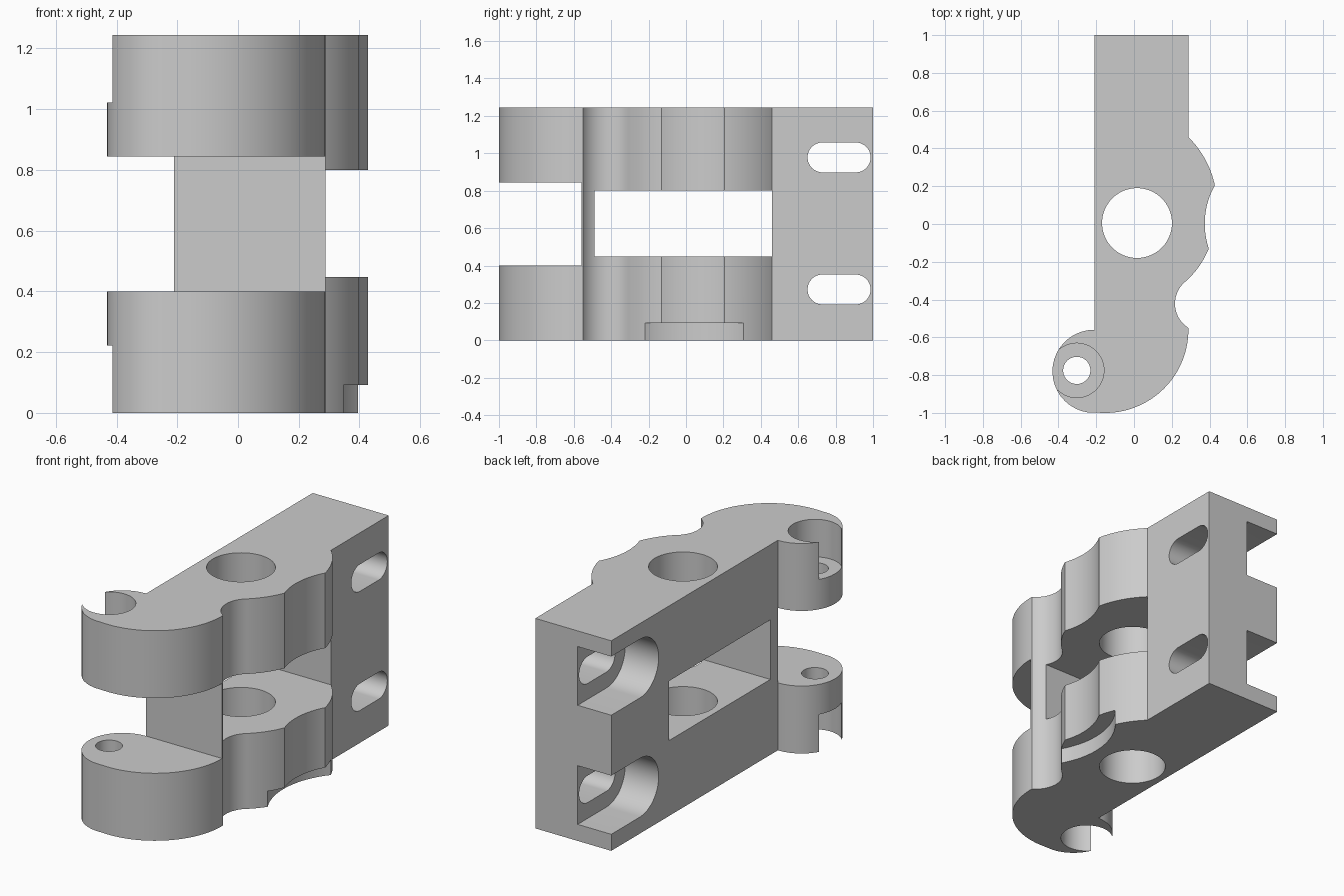
import bpy
import bmesh
from math import radians, pi, atan2, cos, sin, hypot
from mathutils import Matrix, Vector

cube = bpy.data.objects.get("Cube")
if cube:
    bpy.data.objects.remove(cube, do_unlink=True)

grey = bpy.data.materials.new("plain_grey")
grey.use_nodes = True
colour = (0.6, 0.6, 0.6, 1)
grey.diffuse_color = colour
grey.node_tree.nodes["Principled BSDF"].inputs["Base Color"].default_value = colour

HEIGHT = 1.245


def arc(a, m, b, steps=20):
    """Points from a to b on the circle through a, m and b (end point left out)."""
    (ax, ay), (mx, my), (bx, by) = a, m, b
    d = 2 * (ax * (my - by) + mx * (by - ay) + bx * (ay - my))
    sa, sm, sb = ax * ax + ay * ay, mx * mx + my * my, bx * bx + by * by
    cx = (sa * (my - by) + sm * (by - ay) + sb * (ay - my)) / d
    cy = (sa * (bx - mx) + sm * (ax - bx) + sb * (mx - ax)) / d
    r = hypot(ax - cx, ay - cy)
    t0 = atan2(ay - cy, ax - cx)
    tm = (atan2(my - cy, mx - cx) - t0) % (2 * pi)
    sweep = (atan2(by - cy, bx - cx) - t0) % (2 * pi)
    if tm > sweep:
        sweep -= 2 * pi
    return [(cx + r * cos(t0 + sweep * i / steps), cy + r * sin(t0 + sweep * i / steps))
            for i in range(steps)]


def circle(cx, cy, r, steps=64):
    return [(cx + r * cos(2 * pi * i / steps), cy + r * sin(2 * pi * i / steps))
            for i in range(steps)]


def slot(y0, y1, z, r, steps=24):
    """Rounded slot outline lying along y."""
    near = [(y0 - r * sin(pi * i / steps), z + r * cos(pi * i / steps)) for i in range(steps + 1)]
    far = [(y1 + r * sin(pi * i / steps), z - r * cos(pi * i / steps)) for i in range(steps + 1)]
    return near + far


def prism(name, outline, low, high, along_x=False):
    """Extrude an outline along z, or along x for a (y, z) outline."""
    bm = bmesh.new()
    if along_x:
        points = [(low, u, v) for u, v in outline]
        push = Vector((high - low, 0, 0))
    else:
        points = [(u, v, low) for u, v in outline]
        push = Vector((0, 0, high - low))
    face = bm.faces.new([bm.verts.new(p) for p in points])
    result = bmesh.ops.extrude_face_region(bm, geom=[face])
    moved = [g for g in result["geom"] if isinstance(g, bmesh.types.BMVert)]
    bmesh.ops.translate(bm, verts=moved, vec=push)
    bmesh.ops.recalc_face_normals(bm, faces=bm.faces)
    mesh = bpy.data.meshes.new(name)
    bm.to_mesh(mesh)
    bm.free()
    mesh.materials.append(grey)
    ob = bpy.data.objects.new(name, mesh)
    bpy.context.collection.objects.link(ob)
    return ob


def box(name, x0, x1, y0, y1, z0, z1):
    return prism(name, [(x0, y0), (x1, y0), (x1, y1), (x0, y1)], z0, z1)


# Body outline: straight bar, hooked front end, scalloped left side
LEFT, RIGHT = 0.288, -0.21
outline = [(LEFT, 1), (RIGHT, 1), (RIGHT, -0.56)]
outline += arc((RIGHT - 0.004, -0.56), (-0.432, -0.78), (RIGHT, -1))
outline += arc((-0.152, -1), (0.159, -0.871), (LEFT, -0.56), 32)
outline += arc((LEFT, -0.55), (0.217, -0.42), (0.278, -0.30))
outline += arc((0.278, -0.30), (0.346, -0.222), (0.396, -0.13))
outline += arc((0.396, -0.13), (0.375, 0.02), (0.428, 0.205))
outline += arc((0.428, 0.205), (0.377, 0.342), (LEFT, 0.46))
outline += [(LEFT, 0.46)]
body = prism("hinge_body", outline, 0, HEIGHT)

# Cutters: main bore, knuckle gap, side window, pin holes and underside step
cutters = [
    prism("main_bore", circle(0.016, 0.005, 0.185), -0.1, 1.4),
    box("knuckle_gap", -1, 1, -1.2, -0.56, 0.40, 0.845),
    box("side_window", -1, 1, -0.49, 0.46, 0.447, 0.80),
    prism("pin_hole", circle(-0.303, -0.775, 0.072), -0.1, 1.4),
    prism("lower_pin_recess", circle(-0.303, -0.775, 0.144), -0.1, 0.222),
    prism("upper_pin_recess", circle(-0.303, -0.775, 0.144), 1.022, 1.4),
    prism("underside_step", circle(0.754, 0.01, 0.466, 96), -0.1, 0.092),
]
# Mounting slots with wide recesses that open through the back end
for label, z in (("lower", 0.272), ("upper", 0.978)):
    cutters.append(prism(label + "_slot", slot(0.73, 0.907, z, 0.08), -1, 1, True))
    cutters.append(prism(label + "_slot_recess", slot(0.73, 1.3, z, 0.174), -1, 0.01, True))

for cutter in cutters:
    cutter.hide_render = True
    mod = body.modifiers.new(cutter.name, "BOOLEAN")
    mod.operation = "DIFFERENCE"
    mod.solver = "EXACT"
    mod.object = cutter

# Bake the cuts, drop the cutters and shade the curved walls
bpy.context.view_layer.update()
graph = bpy.context.evaluated_depsgraph_get()
mesh = bpy.data.meshes.new_from_object(body.evaluated_get(graph))
body.modifiers.clear()
body.data = mesh
for cutter in cutters:
    bpy.data.objects.remove(cutter, do_unlink=True)

bpy.ops.object.select_all(action="DESELECT")
body.select_set(True)
bpy.context.view_layer.objects.active = body
bpy.ops.object.shade_smooth_by_angle(angle=radians(25))
